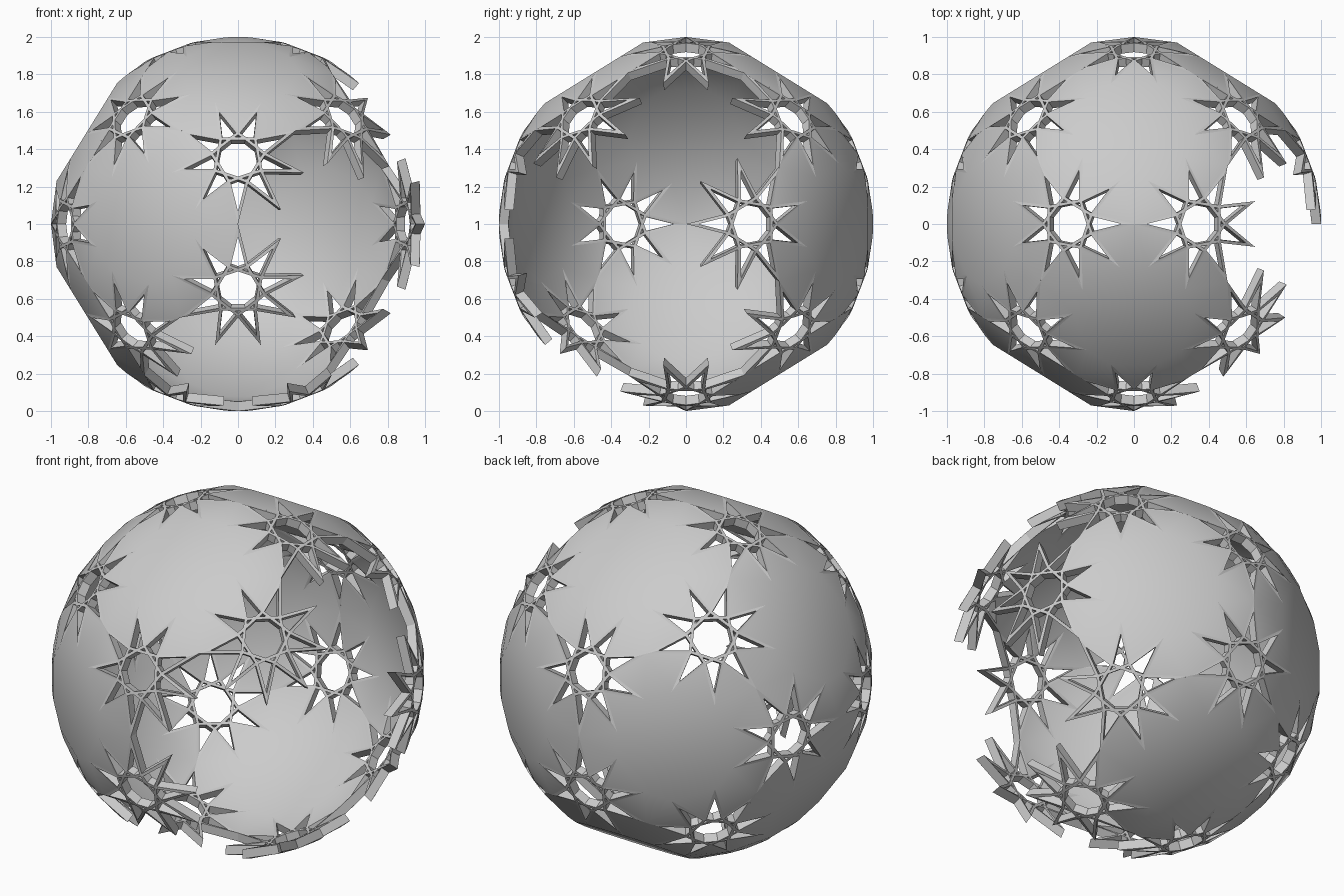
import bpy, bmesh, math
from math import cos, sin, radians, sqrt
from mathutils import Vector

cube = bpy.data.objects.get("Cube")
if cube:
    bpy.data.objects.remove(cube)

THICK = 0.05      # shell thickness, measured inward
TIP = 0.357       # reach of a star point
NOTCH = 0.158     # depth between two star points
PHI = (1 + sqrt(5)) / 2

mat = bpy.data.materials.new("warm_free_grey")
mat.use_nodes = True
grey = (0.6, 0.6, 0.6, 1)
mat.diffuse_color = grey
mat.node_tree.nodes["Principled BSDF"].inputs["Base Color"].default_value = grey

# Twelve panel centres and twenty star centres of a dodecahedron
signs = (-1, 1)
panels, stars = [], [Vector((a, b, c)).normalized()
                     for a in signs for b in signs for c in signs]
for a in signs:
    for b in signs:
        p, q = (a, b * PHI, 0), (0, a * PHI, b / PHI)
        for k in range(3):
            panels.append(Vector(p[k:] + p[:k]).normalized())
            stars.append(Vector(q[k:] + q[:k]).normalized())

# The shell is open on four neighbouring panels
open_dirs = [Vector(d).normalized() for d in
             ((1, -PHI, 0), (PHI, 0, 1), (PHI, 0, -1), (0, -1, -PHI))]
panels = [c for c in panels if all(c.dot(o) < 0.99 for o in open_dirs)]


def polar(r, deg):
    return Vector((r * cos(radians(deg)), r * sin(radians(deg)), 0))


def on_ball(star, toward, p):
    """Lift a flat point of a star's own plane onto the unit ball."""
    u = (toward - star * toward.dot(star)).normalized()
    v = star.cross(u)
    return u * p.x + v * p.y + star * sqrt(1 - p.x ** 2 - p.y ** 2)


def finish(name, bm, smooth):
    """Thicken the outer skin inward and make it an object."""
    new = bmesh.ops.extrude_face_region(bm, geom=bm.faces[:], use_keep_orig=True)
    for v in new["geom"]:
        if isinstance(v, bmesh.types.BMVert):
            v.co *= 1 - THICK
    bmesh.ops.recalc_face_normals(bm, faces=bm.faces[:])
    for f in bm.faces:
        f.smooth = smooth
    for e in bm.edges:
        e.smooth = e.calc_face_angle(math.pi) < radians(40)
    mesh = bpy.data.meshes.new(name)
    bm.to_mesh(mesh)
    bm.free()
    mesh.materials.append(mat)
    ob = bpy.data.objects.new(name, mesh)
    ob.location.z = 1
    bpy.context.collection.objects.link(ob)


def build_star(name, star, toward):
    bm = bmesh.new()

    def ring(r, start):
        return [bm.verts.new(polar(r, start + 40 * i)) for i in range(9)]

    hub = ring(0.117, 20)
    inner_tip, outer_tip = ring(0.325, 20), ring(TIP, 20)
    inner_notch, outer_notch = ring(0.143, 40), ring(NOTCH, 40)
    # Openings: hub, small triangles and long kites
    cells = [bm.faces.new(hub)]
    for i in range(9):
        j = (i + 1) % 9
        cells.append(bm.faces.new((hub[i], inner_notch[i], hub[j])))
        cells.append(bm.faces.new((hub[j], inner_notch[i], inner_tip[j], inner_notch[j])))
        # Outer half of the two bars of each point
        bm.faces.new((inner_notch[i], outer_notch[i], outer_tip[j], inner_tip[j]))
        bm.faces.new((inner_tip[j], outer_tip[j], outer_notch[j], inner_notch[j]))
    bmesh.ops.recalc_face_normals(bm, faces=bm.faces[:])
    bmesh.ops.inset_individual(bm, faces=cells, thickness=0.008, use_even_offset=True)
    bmesh.ops.delete(bm, geom=cells, context='FACES')
    for v in bm.verts:
        v.co = on_ball(star, toward, v.co)
    finish(name, bm, False)


def build_panel(name, centre):
    corners = [s for s in stars if s.dot(centre) > 0.7]
    u = (corners[0] - centre * corners[0].dot(centre)).normalized()
    w = centre.cross(u)
    corners.sort(key=lambda s: math.atan2(s.dot(w), s.dot(u)))
    bm = bmesh.new()
    loop = []
    for s in corners:
        for deg, r in ((40, NOTCH), (20, TIP), (0, NOTCH),
                       (-20, TIP), (-40, NOTCH), (-60, TIP)):
            loop.append(bm.verts.new(on_ball(s, centre, polar(r, deg))))
    n = len(loop)

    def face(*ids):
        bm.faces.new([loop[i % n] for i in ids])

    # Flat middle, then the fillets between star points
    face(*[i for i in range(n) if i % 6 in (1, 3)])
    for k in range(0, n, 6):
        face(k + 1, k + 2, k + 3)
        face(k + 3, k + 4, k + 5)
        face(k + 5, k + 6, k + 7)
        face(k + 3, k + 5, k + 7)
    finish(name, bm, True)


for i, c in enumerate(panels):
    build_panel(f"shell_panel_{i + 1}", c)

# Stars stand wherever they touch a panel
for i, s in enumerate(stars):
    near = [c for c in panels if c.dot(s) > 0.7]
    if near:
        build_star(f"star_lattice_{i + 1}", s, near[0])
